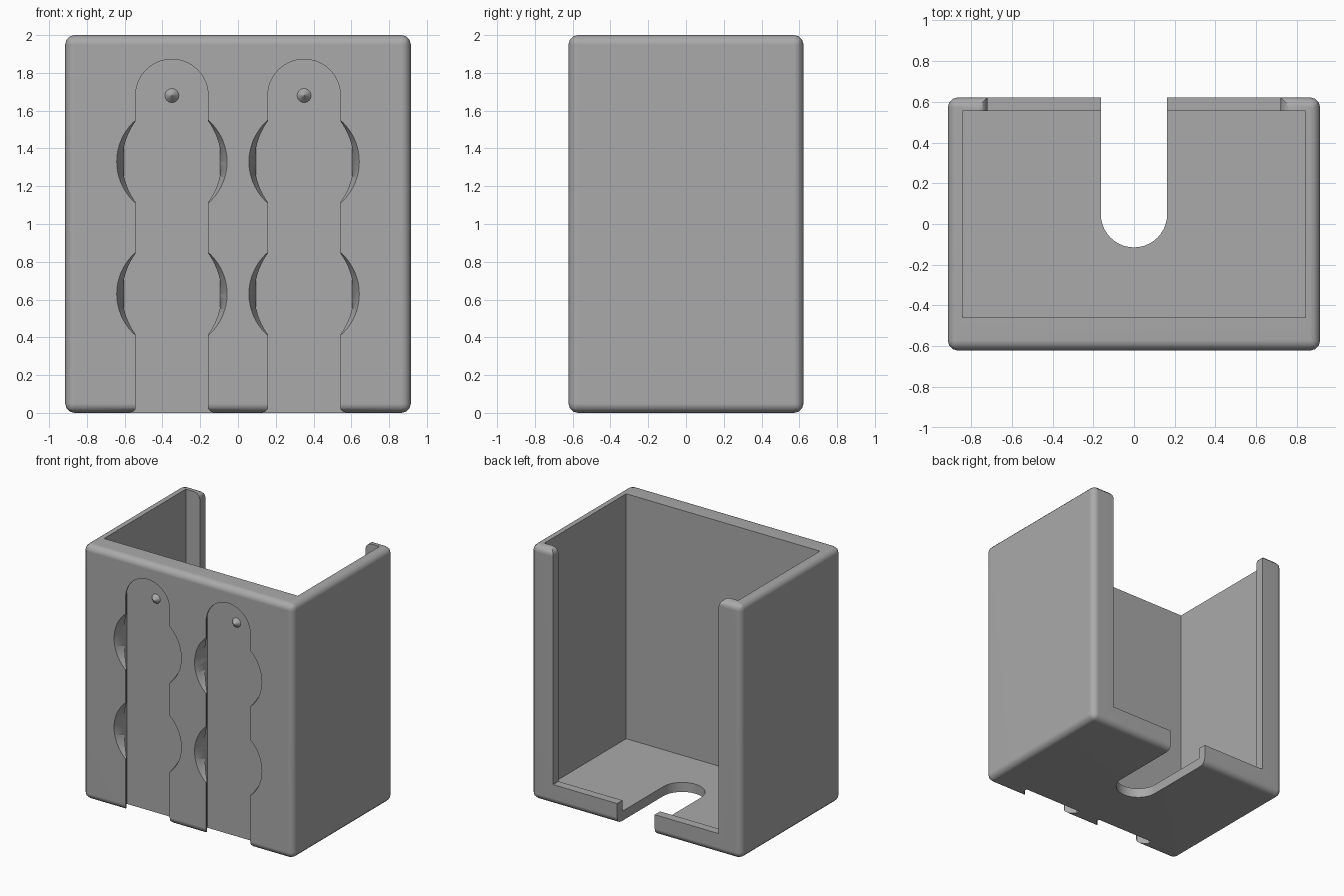
import bpy, bmesh, math
from mathutils import Matrix

if "Cube" in bpy.data.objects:
    bpy.data.objects.remove(bpy.data.objects["Cube"], do_unlink=True)

HALF_W, HALF_D, HEIGHT = 0.915, 0.622, 2.0
INNER_W, INNER_FRONT, INNER_BACK = 0.842, -0.46, 0.555
FLOOR, LIP = 0.075, 0.16
SLOT_X, SLOT_TOP = 0.35, 1.68

grey = bpy.data.materials.new("plain grey")
grey.use_nodes = True
COLOR = (0.40, 0.40, 0.40, 1)
grey.diffuse_color = COLOR
grey.node_tree.nodes["Principled BSDF"].inputs["Base Color"].default_value = COLOR


def finish(name, bm):
    bmesh.ops.recalc_face_normals(bm, faces=bm.faces)
    mesh = bpy.data.meshes.new(name)
    bm.to_mesh(mesh)
    bm.free()
    obj = bpy.data.objects.new(name, mesh)
    bpy.context.collection.objects.link(obj)
    mesh.materials.append(grey)
    return obj


def loft(name, rings):
    """Closed solid through matching rings of points."""
    bm = bmesh.new()
    loops = [[bm.verts.new(p) for p in ring] for ring in rings]
    n = len(loops[0])
    for a, b in zip(loops, loops[1:]):
        for i in range(n):
            j = (i + 1) % n
            bm.faces.new((a[i], a[j], b[j], b[i]))
    bm.faces.new(loops[0])
    bm.faces.new(loops[-1])
    return finish(name, bm)


def box(name, x0, x1, y0, y1, z0, z1):
    ring = [(x0, y0), (x1, y0), (x1, y1), (x0, y1)]
    return loft(name, [[(x, y, z) for x, y in ring] for z in (z0, z1)])


def cone(name, x, y, z, r_front, r_back, depth, sides):
    """Cone along y whose front end is at y."""
    bm = bmesh.new()
    bmesh.ops.create_cone(bm, cap_ends=True, segments=sides, radius1=r_front,
                          radius2=r_back, depth=depth)
    turn = Matrix.Rotation(-math.pi / 2, 4, "X")
    bmesh.ops.transform(bm, verts=bm.verts,
                        matrix=Matrix.Translation((x, y + depth / 2, z)) @ turn)
    return finish(name, bm)


def arch(r, steps, end):
    """Half circle closed by two straight legs reaching to end."""
    pts = [(r * math.cos(math.pi * i / steps), r * math.sin(math.pi * i / steps))
           for i in range(steps + 1)]
    return pts + [(-r, end), (r, end)]


def apply_modifier(obj, mod):
    bpy.context.view_layer.objects.active = obj
    bpy.ops.object.modifier_apply(modifier=mod.name)


def cut(obj, cutter):
    mod = obj.modifiers.new("cut", "BOOLEAN")
    mod.operation, mod.solver, mod.object = "DIFFERENCE", "EXACT", cutter
    cutter.hide_render = True
    apply_modifier(obj, mod)
    bpy.data.objects.remove(cutter, do_unlink=True)


# Rounded outer body
body = box("holder_body", -HALF_W, HALF_W, -HALF_D, HALF_D, 0, HEIGHT)
bevel = body.modifiers.new("round", "BEVEL")
bevel.width, bevel.segments = 0.05, 3
apply_modifier(body, bevel)

# Inner pocket, open at the top
cut(body, box("pocket", -INNER_W, INNER_W, INNER_FRONT, INNER_BACK, FLOOR, 2.2))

# Back opening, with rounded upper corners on the posts
side = [(0.72, LIP), (0.72, 1.95), (0.727, 1.975), (0.745, 1.993), (0.77, 2.0), (0.77, 2.2)]
outline = side + [(-x, z) for x, z in reversed(side)]
cut(body, loft("back_opening", [[(x, y, z) for x, z in outline] for y in (0.5, 0.8)]))

# Cable notch through floor and lip
notch = arch(0.163, 20, -0.8)
cut(body, loft("cable_notch", [[(x, 0.048 - y, z) for x, y in notch] for z in (-0.1, 0.4)]))

# Mounting slots in the front, with tapered round entries and a locating point
layers = [(-0.1, 0.192), (0.011, 0.192), (0.0735, 0.254), (0.104, 0.254)]
for label, x in (("right", -SLOT_X), ("left", SLOT_X)):
    rings = [[(x + px, depth - HALF_D, SLOT_TOP + pz) for px, pz in arch(r, 32, -1.8)]
             for depth, r in layers]
    cut(body, loft("slot", rings))
    for z in (0.63, 1.33):
        cut(body, cone("entry", x, -HALF_D - 0.021, z, 0.30, 0.254, 0.125, 64))
    cone(label + "_locating_point", x, -HALF_D + 0.104 - 0.0375, SLOT_TOP, 0.002, 0.038, 0.0385, 24)

# Smooth rounded edges, crisp cut edges
bpy.ops.object.select_all(action="DESELECT")
body.select_set(True)
bpy.context.view_layer.objects.active = body
bpy.ops.object.shade_smooth_by_angle(angle=math.radians(32))
normals = body.modifiers.new("even_normals", "WEIGHTED_NORMAL")
normals.keep_sharp = True
